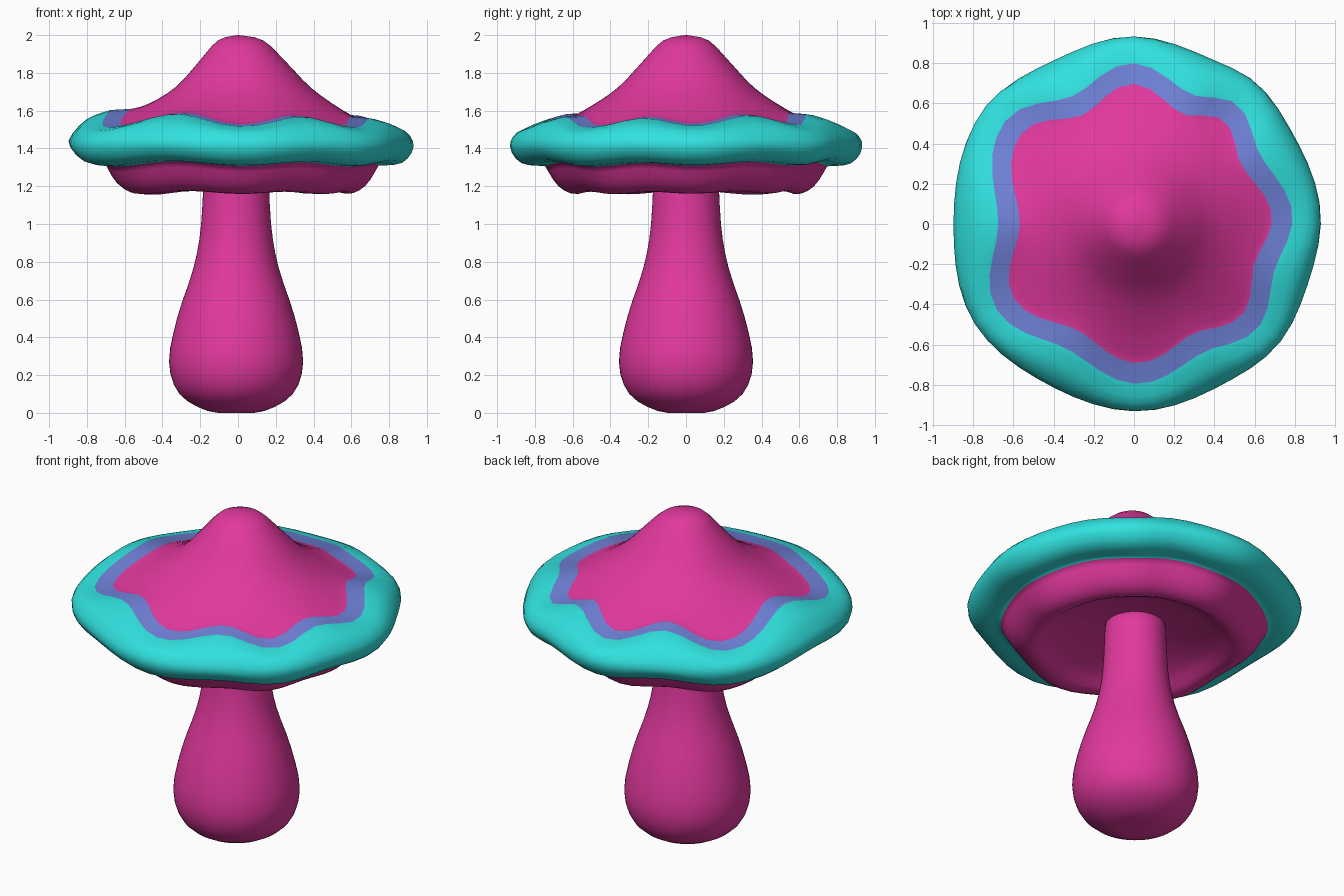
import bpy, bmesh, math

if "Cube" in bpy.data.objects:
    bpy.data.objects.remove(bpy.data.objects["Cube"])

SEG = 56


def material(name, rgb):
    m = bpy.data.materials.new(name)
    m.diffuse_color = (*rgb, 1)
    m.use_nodes = True
    m.node_tree.nodes["Principled BSDF"].inputs["Base Color"].default_value = m.diffuse_color
    return m


magenta = material("magenta", (0.76, 0.04, 0.34))
blue = material("periwinkle blue", (0.16, 0.22, 0.68))
teal = material("teal", (0.03, 0.76, 0.74))

# Cap edge: alternating valleys and lobes (angle in degrees, wave height)
LOBES = [(-180, -1.6), (-148, 1), (-118, -1), (-88, 0.8), (-62, -0.6), (-40, 1),
         (-18, -0.4), (3, 0.7), (29, -0.8), (49, 0.6), (66, -1), (91, 0.9),
         (115, -1), (141, 1.3), (180, -1.6)]


def wave(deg):
    for (a0, w0), (a1, w1) in zip(LOBES, LOBES[1:]):
        if a0 <= deg <= a1:
            return w0 + (w1 - w0) * (1 - math.cos(math.pi * (deg - a0) / (a1 - a0))) / 2


def smooth_profile(pts, steps=3):
    """Run a Catmull-Rom curve through a few (radius, height) points."""
    p = [pts[0]] + pts + [pts[-1]]
    out = []
    for k in range(1, len(p) - 2):
        for s in range(steps):
            t = s / steps
            out.append(tuple(
                0.5 * (2 * b + (c - a) * t + (2 * a - 5 * b + 4 * c - d) * t ** 2
                       + (3 * b - a - 3 * c + d) * t ** 3)
                for a, b, c, d in zip(*p[k - 1:k + 3])))
    return out + [pts[-1]]


def lathe(name, rows, mats):
    """Spin rows of (radius, height, radial wave, height wave, centre x, material)."""
    bm = bmesh.new()
    rings = []
    for r, z, wr, wz, cx, _ in rows:
        ring = []
        for i in range(SEG):
            deg = -180 + 360 * i / SEG
            a, w = math.radians(deg), wave(deg)
            rad = r + wr * w
            ring.append(bm.verts.new((cx + rad * math.cos(a), rad * math.sin(a), z + wz * w)))
        rings.append(ring)
    for k in range(len(rings) - 1):
        for i in range(SEG):
            j = (i + 1) % SEG
            f = bm.faces.new((rings[k][i], rings[k + 1][i], rings[k + 1][j], rings[k][j]))
            f.material_index = rows[k + 1][5]
    bm.faces.new(rings[0])
    bm.faces.new(rings[-1])
    bmesh.ops.recalc_face_normals(bm, faces=bm.faces)
    for f in bm.faces:
        f.smooth = True
    me = bpy.data.meshes.new(name)
    bm.to_mesh(me)
    bm.free()
    for m in mats:
        me.materials.append(m)
    bpy.context.collection.objects.link(bpy.data.objects.new(name, me))


# Stem: bulbous base narrowing upwards
STEM = [(0.17, 1.33), (0.185, 1.0), (0.225, 0.77), (0.31, 0.51), (0.355, 0.27),
        (0.3, 0.1), (0.15, 0.01), (0.01, 0)]
lathe("stem", [(r, z, 0, 0, -0.01, 0) for r, z in smooth_profile(STEM)], [magenta])

# Cap profiles: dome, rounded brim, underside lip with hollow
DOME = [(0.005, 2.0), (0.12, 1.972), (0.23, 1.86), (0.36, 1.722), (0.52, 1.615), (0.65, 1.555)]
BRIM = [(0.755, 1.546), (0.865, 1.507), (0.92, 1.418), (0.86, 1.333), (0.735, 1.318)]
UNDER = [(0.735, 1.318), (0.665, 1.208), (0.565, 1.166), (0.44, 1.235), (0.15, 1.3), (0.02, 1.3)]

rows = []
for r, z in smooth_profile(DOME):
    # Lobes fade in towards the dome edge
    fade = (r / 0.65) ** 4
    lean = 0.025 * max(0, math.sin(math.pi * r / 0.65))
    rows.append((r, z, 0.052 * fade, -0.034 * fade, lean, 0))
for k, (r, z) in enumerate(smooth_profile(BRIM)):
    # Lobes fade out over the brim; its first ring closes the blue band
    fade = max(0, min(1, (z - 1.418) / 0.128))
    rows.append((r, z, 0.014 + 0.036 * fade, -0.014 - 0.022 * fade, 0, 1 if k == 0 else 2))
for r, z in smooth_profile(UNDER)[1:]:
    fade = max(0, (r - 0.3) / 0.435)
    rows.append((r, z, 0.014 * fade, -0.014 * fade, 0, 0))
lathe("mushroom_cap", rows, [magenta, blue, teal])
